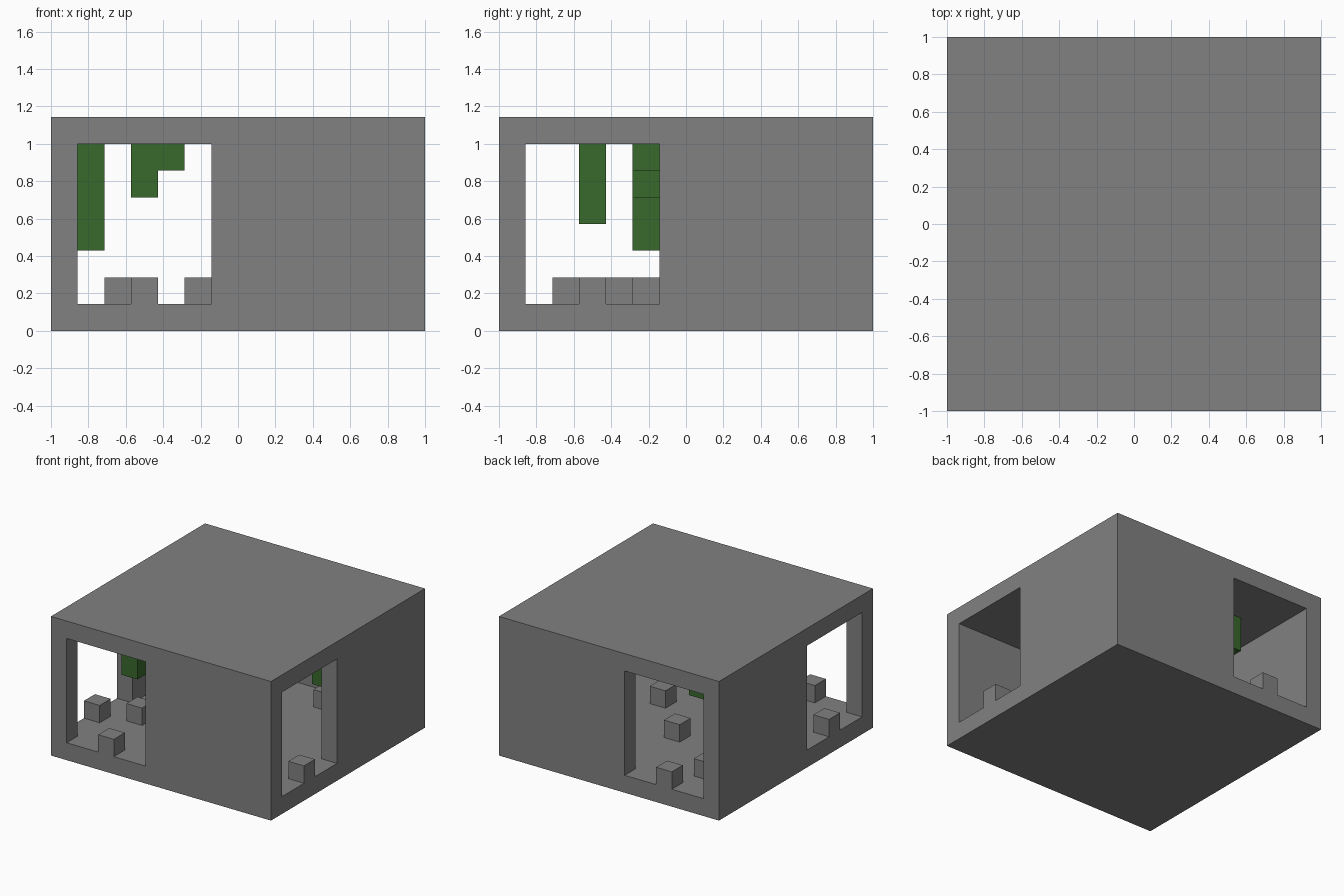
import bpy
import bmesh
from mathutils import Matrix, Vector

U = 2 / 14          # one block
SIZE, TALL = 14, 8  # room footprint and height in blocks

if "Cube" in bpy.data.objects:
    bpy.data.objects.remove(bpy.data.objects["Cube"], do_unlink=True)


def material(name, rgb):
    mat = bpy.data.materials.new(name)
    mat.use_nodes = True
    color = (*rgb, 1)
    mat.diffuse_color = color
    mat.node_tree.nodes["Principled BSDF"].inputs["Base Color"].default_value = color
    return mat


stone = material("stone grey", (0.22, 0.22, 0.22))
leaf = material("vine green", (0.04, 0.14, 0.025))


def to_world(p):
    """Block coordinates to scene units, centred on the floor plan."""
    return Vector((p[0] - SIZE / 2, p[1] - SIZE / 2, p[2])) * U


def add_object(name, bm, mat):
    bmesh.ops.recalc_face_normals(bm, faces=bm.faces)
    mesh = bpy.data.meshes.new(name)
    bm.to_mesh(mesh)
    bm.free()
    mesh.materials.append(mat)
    obj = bpy.data.objects.new(name, mesh)
    bpy.context.collection.objects.link(obj)
    return obj


def prism(name, outline, depth, mat):
    """Extrude a planar outline (block coordinates) along a depth vector."""
    bm = bmesh.new()
    face = bm.faces.new([bm.verts.new(to_world(p)) for p in outline])
    new = bmesh.ops.extrude_face_region(bm, geom=[face], use_keep_orig=True)["geom"]
    bmesh.ops.translate(bm, vec=Vector(depth) * U,
                        verts=[v for v in new if isinstance(v, bmesh.types.BMVert)])
    return add_object(name, bm, mat)


def box(name, low, high, mat):
    bm = bmesh.new()
    size = (Vector(high) - Vector(low)) * U
    middle = (to_world(low) + to_world(high)) / 2
    bmesh.ops.create_cube(bm, size=1,
                          matrix=Matrix.Translation(middle) @ Matrix.Diagonal((*size, 1)))
    return add_object(name, bm, mat)


# Room shell: solid block, hollowed, with doorways on all four sides.
shell = box("room_shell", (0, 0, 0), (SIZE, SIZE, TALL), stone)
cutters = [box("hollow_cutter", (1, 1, 1), (SIZE - 1, SIZE - 1, TALL - 1), stone)]

# The doorway outline has a notch that leaves a one-block step in each wall.
doorway = [(1, 1), (3, 1), (3, 2), (4, 2), (4, 1), (6, 1), (6, 7), (1, 7)]
through = SIZE + 2
cutters.append(prism("front_back_cutter", [(a, -1, z) for a, z in doorway],
                     (0, through, 0), stone))
cutters.append(prism("side_cutter", [(-1, a, z) for a, z in doorway],
                     (through, 0, 0), stone))

for cutter in cutters:
    cutter.hide_render = True
    mod = shell.modifiers.new(cutter.name, "BOOLEAN")
    mod.operation = "DIFFERENCE"
    mod.solver = "EXACT"
    mod.object = cutter

# Bake the cuts and drop the cutters.
bpy.context.view_layer.update()
graph = bpy.context.evaluated_depsgraph_get()
baked = bpy.data.meshes.new_from_object(shell.evaluated_get(graph))
shell.modifiers.clear()
shell.data = baked
for cutter in cutters:
    bpy.data.objects.remove(cutter, do_unlink=True)

# Loose stones on the floor.
for x, y in [(2, 4), (5, 2), (9, 5), (6, 8), (2, 11), (9, 11)]:
    box("floor_stone", (x, y, 1), (x + 1, y + 1, 2), stone)

# Vines hanging from the ceiling: position and length.
for x, y, length in [(1, 5, 4), (3, 5, 2), (4, 5, 1), (8, 3, 3), (3, 10, 2), (11, 8, 3)]:
    box("hanging_vine", (x, y, 7 - length), (x + 1, y + 1, 7), leaf)
